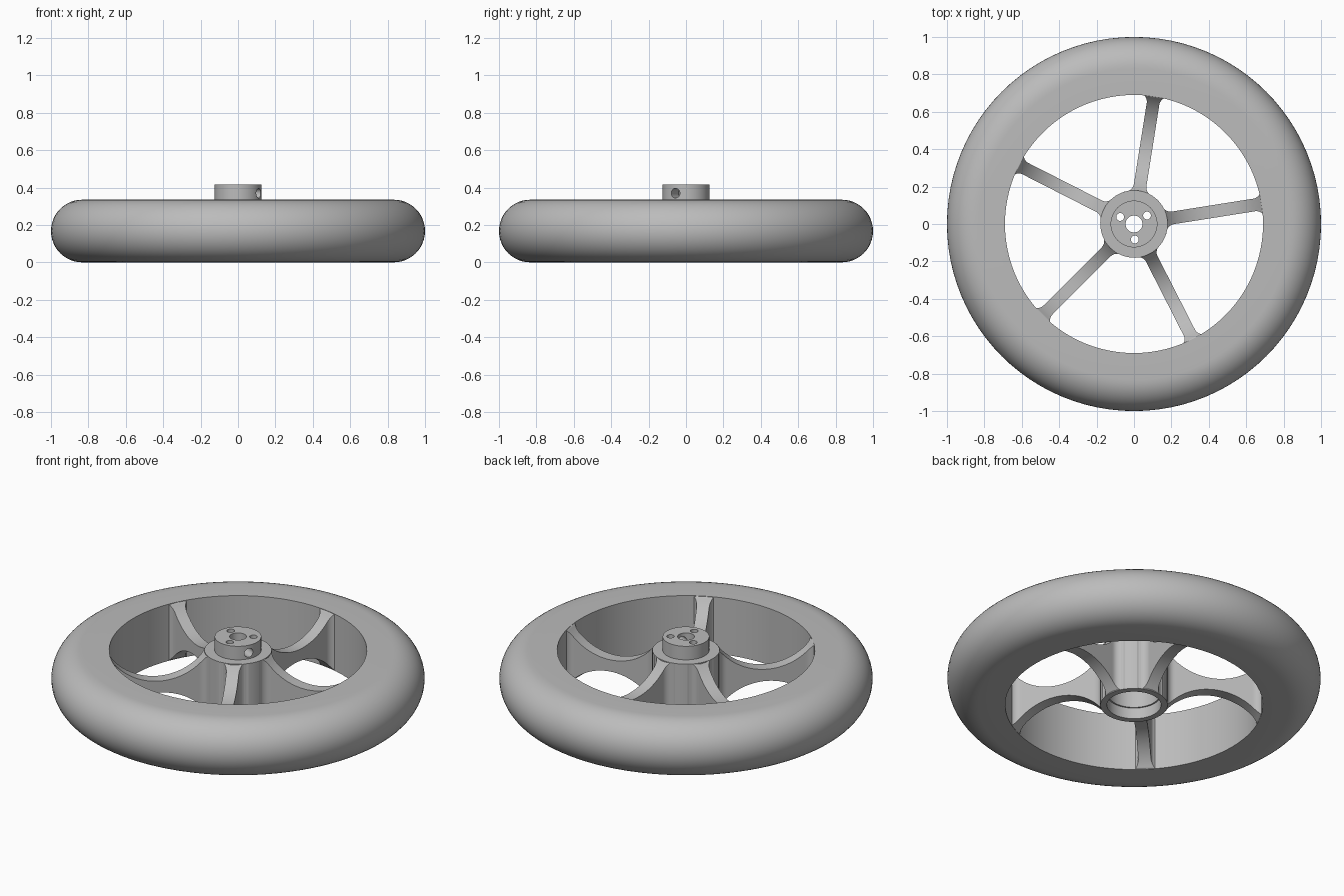
import bpy, bmesh
from math import sin, cos, pi, radians, sqrt
from mathutils import Matrix, Vector

cube = bpy.data.objects.get("Cube")
if cube:
    bpy.data.objects.remove(cube, do_unlink=True)

HEIGHT = 0.335
RIM_IN = 0.69
HUB_R = 0.18

grey = bpy.data.materials.new("plain grey")
grey.use_nodes = True
grey.diffuse_color = (0.5, 0.5, 0.5, 1)
grey.node_tree.nodes["Principled BSDF"].inputs["Base Color"].default_value = (0.5, 0.5, 0.5, 1)


def finish(bm, name):
    bmesh.ops.recalc_face_normals(bm, faces=bm.faces)
    mesh = bpy.data.meshes.new(name)
    bm.to_mesh(mesh)
    bm.free()
    mesh.materials.append(grey)
    obj = bpy.data.objects.new(name, mesh)
    bpy.context.collection.objects.link(obj)
    return obj


def smooth(obj, angle=30):
    bpy.ops.object.select_all(action='DESELECT')
    obj.select_set(True)
    bpy.context.view_layer.objects.active = obj
    bpy.ops.object.shade_smooth_by_angle(angle=radians(angle))


def bridge_loops(bm, rings, closed):
    """Skin a list of equal vertex rings."""
    count = len(rings)
    for i in range(count if closed else count - 1):
        a, b = rings[i], rings[(i + 1) % count]
        for j in range(len(a)):
            k = (j + 1) % len(a)
            bm.faces.new((a[j], a[k], b[k], b[j]))


def lathe(name, profile, steps):
    """Revolve a closed (radius, height) profile around z."""
    bm = bmesh.new()
    rings = []
    for i in range(steps):
        t = 2 * pi * i / steps
        rings.append([bm.verts.new((r * cos(t), r * sin(t), z)) for r, z in profile])
    bridge_loops(bm, rings, True)
    return finish(bm, name)


def drill(target, start, end, radius):
    """Cut a round hole between two points."""
    start, end = Vector(start), Vector(end)
    axis = end - start
    turn = axis.to_track_quat('Z', 'Y').to_matrix().to_4x4()
    bm = bmesh.new()
    bmesh.ops.create_cone(bm, cap_ends=True, segments=24, radius1=radius, radius2=radius,
                          depth=axis.length,
                          matrix=Matrix.Translation((start + end) / 2) @ turn)
    cutter = finish(bm, "hole_cutter")
    cutter.hide_render = True
    mod = target.modifiers.new("hole", 'BOOLEAN')
    mod.operation = 'DIFFERENCE'
    mod.solver = 'EXACT'
    mod.object = cutter
    bpy.context.view_layer.objects.active = target
    bpy.ops.object.modifier_apply(modifier=mod.name)
    bpy.data.objects.remove(cutter, do_unlink=True)


# Rim: flat sides, straight inner wall, half-round tread
half = HEIGHT / 2
tread = [(1 - half + half * sin(pi * i / 24), half - half * cos(pi * i / 24)) for i in range(25)]
rim = lathe("rim", [(RIM_IN, 0)] + tread + [(RIM_IN, HEIGHT)], 96)
smooth(rim)

# Hub: shoulder, raised boss, central bore and stepped cup underneath
hub = lathe("hub", [(0.045, 0.415), (0.125, 0.415), (0.125, HEIGHT), (HUB_R, HEIGHT),
                    (HUB_R, 0), (0.145, 0), (0.145, 0.065), (0.137, 0.065),
                    (0.137, 0.29), (0.045, 0.29)], 64)

# Bolt holes and the radial set screw hole
for deg in (33, 153, 273):
    x, y = 0.083 * cos(radians(deg)), 0.083 * sin(radians(deg))
    drill(hub, (x, y, 0.25), (x, y, 0.5), 0.021)
screw = radians(-27)
drill(hub, (0.01 * cos(screw), 0.01 * sin(screw), 0.37),
      (0.16 * cos(screw), 0.16 * sin(screw), 0.37), 0.026)
smooth(hub)


# Spokes: arched above and below, filleted into hub and rim
START, END, SAG, FILLET = 0.165, 0.696, 0.133, 0.045


def arch(r):
    lo, hi = HUB_R - 0.005, RIM_IN
    span = (hi - lo) / 2
    radius = (span * span + SAG * SAG) / (2 * SAG)
    d = min(abs(r - (lo + hi) / 2), span)
    return max(sqrt(radius * radius - d * d) - (radius - SAG), 0.001)


def half_width(r):
    d = min(r - START, END - r, FILLET)
    return 0.034 + FILLET - sqrt(max(FILLET ** 2 - (FILLET - d) ** 2, 0))


def spoke(name, angle):
    bm = bmesh.new()
    rings = []
    steps = 48
    for i in range(steps + 1):
        # stations bunch towards the filleted ends
        r = START + (END - START) * (1 - cos(pi * i / steps)) / 2
        w, a = half_width(r), arch(r)
        corners = ((-w, a), (w, a), (w, HEIGHT - a), (-w, HEIGHT - a))
        rings.append([bm.verts.new((r, y, z)) for y, z in corners])
    bridge_loops(bm, rings, False)
    bm.faces.new(rings[0])
    bm.faces.new(rings[-1])
    bmesh.ops.rotate(bm, verts=bm.verts, matrix=Matrix.Rotation(angle, 3, 'Z'))
    smooth(finish(bm, name), 40)


for n in range(5):
    spoke(f"spoke_{n + 1}", radians(9 + 72 * n))
